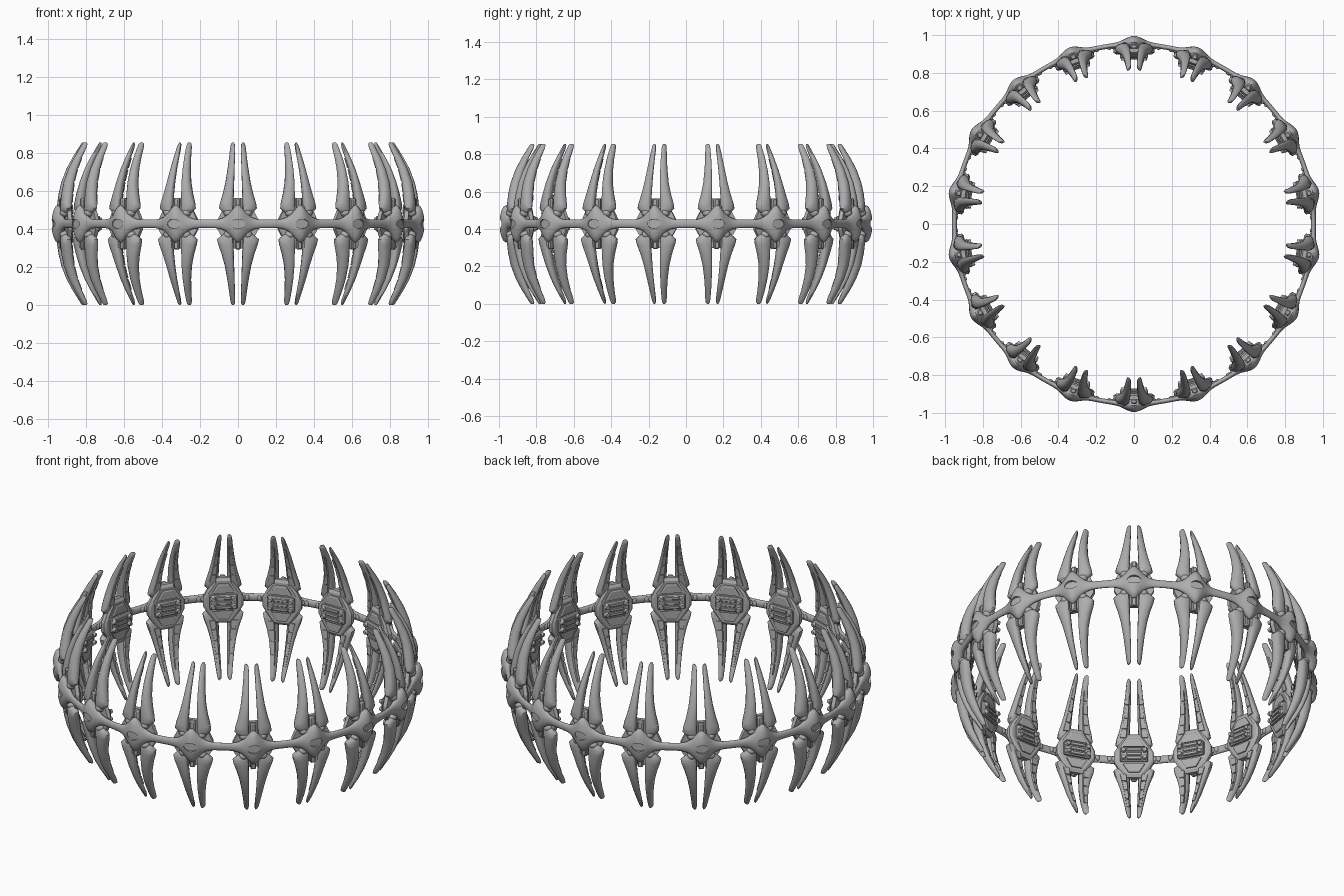
import bpy, bmesh, math
from mathutils import Matrix, Vector

if "Cube" in bpy.data.objects:
    bpy.data.objects.remove(bpy.data.objects["Cube"])

N = 18                 # repeated links round the band
ZC = 0.4275            # mid height of the band
MAT = bpy.data.materials.new("steel grey")
MAT.diffuse_color = (0.42, 0.42, 0.42, 1)
MAT.use_nodes = True
MAT.node_tree.nodes["Principled BSDF"].inputs["Base Color"].default_value = MAT.diffuse_color


def finish(bm, name, angle=38):
    """Smooth by angle, then place one linked copy per link."""
    bmesh.ops.recalc_face_normals(bm, faces=bm.faces)
    for f in bm.faces:
        f.smooth = True
    for e in bm.edges:
        e.smooth = len(e.link_faces) == 2 and e.calc_face_angle(0) < math.radians(angle)
    me = bpy.data.meshes.new(name)
    bm.to_mesh(me)
    bm.free()
    me.materials.append(MAT)
    for k in range(N):
        ob = bpy.data.objects.new(f"{name}_{k + 1}", me)
        ob.rotation_euler[2] = 2 * math.pi * k / N
        ob.location[2] = ZC
        bpy.context.collection.objects.link(ob)


def loft(bm, rings, cap=True):
    """Skin a list of equal-length point loops."""
    vs = [[bm.verts.new(p) for p in r] for r in rings]
    n = len(vs[0])
    for a, b in zip(vs, vs[1:]):
        for i in range(n):
            bm.faces.new((a[i], a[(i + 1) % n], b[(i + 1) % n], b[i]))
    if cap:
        bm.faces.new(vs[0])
        bm.faces.new(vs[-1])


def box(bm, x, r, z, sx, sr, sz, bevel=0.004):
    g = bmesh.ops.create_cube(bm, size=1, matrix=Matrix.Translation((x, -r, z)) @ Matrix.Diagonal((sx, sr, sz, 1)))
    edges = {e for v in g["verts"] for e in v.link_edges}
    bmesh.ops.bevel(bm, geom=list(edges), offset=bevel, segments=1, affect='EDGES')


def plate(bm, outline, r0, r1, inset):
    """Plate from an x/z outline, chamfered toward the inside (r1)."""
    mid = r1 + 0.3 * (r0 - r1)
    loft(bm, [[(x, -r0, z) for x, z in outline],
              [(x, -mid, z) for x, z in outline],
              [(x * inset, -r1, z * inset) for x, z in outline]])


# Band link: swells from a thin bar into a four-pointed hub
bm = bmesh.new()
rings = []
M = 28
for i in range(M + 1):
    th = math.radians(-10 + 20 * i / M)
    x = abs(0.96 * th)
    h = 0.022 + 0.078 * math.exp(-(x / 0.052) ** 1.7)
    bulge = math.exp(-(x / 0.06) ** 2)
    ro, ri = 0.963 + 0.034 * bulge, 0.938 - 0.012 * bulge
    rc, rr = (ro + ri) / 2, (ro - ri) / 2
    loop = []
    for j in range(16):
        a = 2 * math.pi * j / 16
        r = rc + rr * math.cos(a)
        loop.append((r * math.sin(th), -r * math.cos(th), h * math.sin(a)))
    rings.append(loop)
loft(bm, rings)
bmesh.ops.recalc_face_normals(bm, faces=bm.faces)
tmp = bpy.data.meshes.new("band_tmp")
bm.to_mesh(tmp)
bm.free()
band = bpy.data.objects.new("band_tmp", tmp)
bpy.context.collection.objects.link(band)

# Oval recess cut into each hub
bm = bmesh.new()
loft(bm, [[(0.037 * math.cos(a), y, 0.024 * math.sin(a)) for a in [math.tau * i / 24 for i in range(24)]]
          for y in (-1.05, -0.981)])
bmesh.ops.recalc_face_normals(bm, faces=bm.faces)
cme = bpy.data.meshes.new("recess_cutter")
bm.to_mesh(cme)
bm.free()
cutter = bpy.data.objects.new("recess_cutter", cme)
cutter.hide_render = True
bpy.context.collection.objects.link(cutter)
mod = band.modifiers.new("recess", 'BOOLEAN')
mod.operation, mod.object, mod.solver = 'DIFFERENCE', cutter, 'EXACT'
bpy.context.view_layer.update()
cut = bpy.data.meshes.new_from_object(band.evaluated_get(bpy.context.evaluated_depsgraph_get()))
bpy.data.objects.remove(band)
bpy.data.objects.remove(cutter)
bm = bmesh.new()
bm.from_mesh(cut)
finish(bm, "band_link", 40)

# Blades: (height, inner x, outer x, outer radius, thickness)
BLADE = [(.045, .030, .048, .948, .022), (.060, .026, .078, .954, .038), (.082, .024, .100, .957, .050),
         (.110, .023, .095, .956, .054), (.160, .022, .080, .950, .054), (.220, .020, .066, .937, .050),
         (.290, .018, .055, .911, .044), (.350, .016, .047, .879, .036), (.400, .015, .041, .847, .028),
         (.420, .017, .037, .834, .021), (.4275, .022, .031, .827, .010)]


def blade(bm, side, up, wide):
    rings = []
    for d, xi, xo, ro, t in BLADE:
        xo = xi + (xo - xi) * (1 + (wide - 1) * (1 - d / .4275))
        xc, xr = (xi + xo) / 2, (xo - xi) / 2
        loop = []
        for j in range(12):
            a = math.tau * j / 12
            c, s = math.cos(a), math.sin(a)
            c = math.copysign(abs(c) ** 0.8, c)
            s = math.copysign(abs(s) ** 0.8, s)
            # the outer edge sits a little further back so the blade wraps the ring
            loop.append((side * (xc + xr * c), -(ro - t / 2 + t / 2 * s - 0.006 * c), up * d))
        rings.append(loop)
    loft(bm, rings)


bm = bmesh.new()
for side in (-1, 1):
    blade(bm, side, 1, 1.0)
    blade(bm, side, -1, 1.17)
finish(bm, "blades", 45)

# Segmented strips along the inner face of each blade
bm = bmesh.new()
for side in (-1, 1):
    for up in (-1, 1):
        for a, b in ((3, 4), (4, 5), (5, 6), (6, 7)):
            rings = []
            for s, f in ((a, .06), (b, -.06)):
                o = BLADE[b] if s == a else BLADE[a]
                d, xi, xo, ro, t = [p + (q - p) * abs(f) for p, q in zip(BLADE[s], o)]
                xc, w = (xi + xo) / 2, (xo - xi) * .22
                r = ro - t
                rings.append([(side * (xc + p * w), -(r + q), up * d)
                              for p, q in ((-1.3, .012), (-1, -.005), (1, -.005), (1.3, .012))])
            loft(bm, rings)
finish(bm, "blade_inner_strips", 30)

# Narrow spine and blade sockets behind the hub
bm = bmesh.new()
box(bm, 0, .940, 0, .030, .026, .27, .006)
for side in (-1, 1):
    for up in (-1, 1):
        bmesh.ops.create_uvsphere(bm, u_segments=12, v_segments=8, radius=1,
                                  matrix=Matrix.Translation((side * .050, -.936, up * .058))
                                  @ Matrix.Diagonal((.026, .026, .022, 1)))
finish(bm, "spine_and_sockets")

# Hexagonal backing plate with a raised second layer
bm = bmesh.new()
plate(bm, [(-.040, .135), (.040, .135), (.088, .060), (.108, .020), (.108, -.030), (.085, -.070),
           (.045, -.130), (-.045, -.130), (-.085, -.070), (-.108, -.030), (-.108, .020), (-.088, .060)],
      .928, .898, .88)
plate(bm, [(-.028, .105), (.028, .105), (.058, .055), (-.058, .055)], .900, .888, .93)
plate(bm, [(-.058, -.055), (.058, -.055), (.028, -.105), (-.028, -.105)], .900, .888, .93)
finish(bm, "backing_plate", 25)

# Clamp block with horizontal ribs
bm = bmesh.new()
box(bm, 0, .890, 0, .150, .022, .084, .006)
for z in (-.027, 0, .027):
    box(bm, 0, .878, z, .082, .012, .019, .003)
finish(bm, "clamp_block", 25)

# Bolts at the ends of the clamp block
bm = bmesh.new()
for x in (-.057, .057):
    for z in (-.022, .022):
        bmesh.ops.create_cone(bm, cap_ends=True, segments=12, radius1=.015, radius2=.011, depth=.016,
                              matrix=Matrix.Translation((x, -.873, z)) @ Matrix.Rotation(-math.pi / 2, 4, 'X'))
finish(bm, "clamp_bolts", 40)

# Small knuckles where the thin bar meets the hub, on the inside
bm = bmesh.new()
for t in (-8, -6.6, 6.6, 8):
    a = math.radians(t)
    bmesh.ops.create_uvsphere(bm, u_segments=10, v_segments=6, radius=1,
                              matrix=Matrix.Translation((.939 * math.sin(a), -.939 * math.cos(a), 0))
                              @ Matrix.Diagonal((.012, .008, .017, 1)))
finish(bm, "bar_knuckles")
